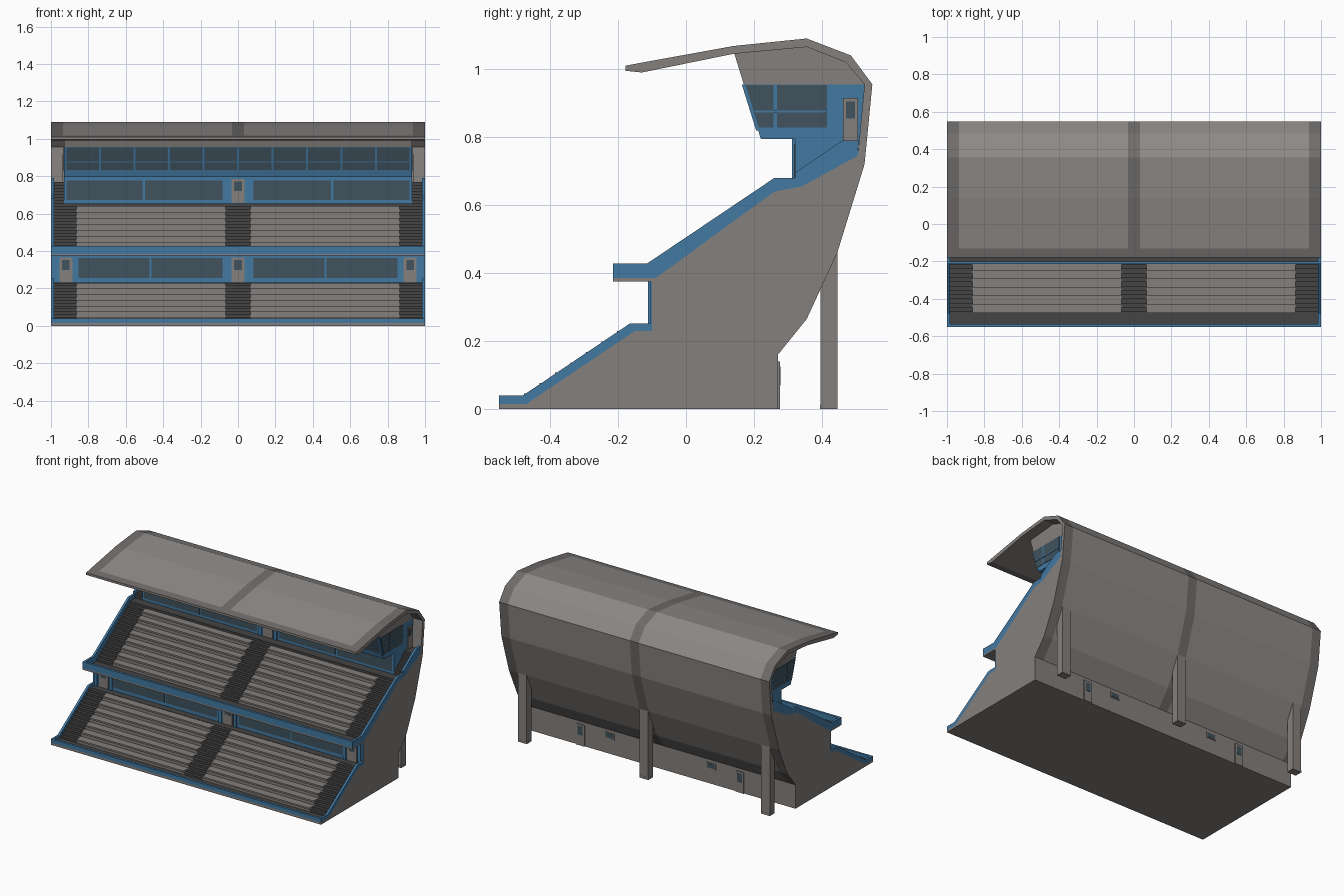
import bpy, bmesh

COLORS = {"grey": (0.23, 0.215, 0.205, 1), "light": (0.27, 0.255, 0.245, 1),
          "rib": (0.16, 0.15, 0.145, 1), "dark": (0.06, 0.058, 0.058, 1),
          "blue": (0.055, 0.19, 0.36, 1), "glass": (0.05, 0.085, 0.11, 1)}
MATS = {}
for key, col in COLORS.items():
    MATS[key] = bpy.data.materials.new(key + "_finish")
    MATS[key].diffuse_color = col


def prism(name, pts, xs, mats, pick=None):
    """Extrude a (y, z) profile through the x stations; pick() chooses a material per strip."""
    bm = bmesh.new()
    xs = sorted(xs)
    rings = [[bm.verts.new((x, y, z)) for y, z in pts] for x in xs]
    n = len(pts)
    bm.faces.new(rings[0])
    bm.faces.new(rings[-1][::-1])
    for j in range(len(xs) - 1):
        for i in range(n):
            k = (i + 1) % n
            f = bm.faces.new((rings[j][i], rings[j + 1][i], rings[j + 1][k], rings[j][k]))
            if pick:
                f.material_index = pick(j, i)
    bmesh.ops.recalc_face_normals(bm, faces=bm.faces)
    me = bpy.data.meshes.new(name)
    bm.to_mesh(me)
    bm.free()
    for m in mats.split():
        me.materials.append(MATS[m])
    ob = bpy.data.objects.new(name, me)
    bpy.context.collection.objects.link(ob)
    return ob


def box(name, x0, x1, y0, y1, z0, z1, mat):
    return prism(name, [(y0, z0), (y1, z0), (y1, z1), (y0, z1)], (x0, x1), mat)


def steps(y0, z0, y1, z1, n, lip=0.0):
    """Closed stepped profile rising from (y0, z0) to (y1, z1)."""
    dy, dz = (y1 - y0) / n, (z1 - z0) / n
    pts = [(y0, z0 - 0.01)]
    for i in range(n):
        y, z = y0 + i * dy, z0 + i * dz
        pts.append((y, z))
        if lip:
            pts += [(y, z + dz * 0.65), (y - lip, z + dz * 0.65), (y - lip, z + dz)]
        else:
            pts.append((y, z + dz))
        pts.append((y + dy, z + dz))
    pts.append((y1, z1 - 0.01))
    return pts


# Concrete body and curved roof shell in one C-shaped section
outer = [(0.27, 0.16), (0.355, 0.265), (0.445, 0.46), (0.525, 0.72), (0.548, 0.955),
         (0.485, 1.04), (0.355, 1.09), (0.14, 1.068), (-0.13, 1.019), (-0.178, 1.01)]
inner = [(-0.178, 0.995), (-0.13, 0.99), (0.14, 1.045), (0.355, 1.065), (0.47, 1.02),
         (0.525, 0.955), (0.505, 0.745), (0.34, 0.655), (0.26, 0.64), (-0.09, 0.385),
         (-0.215, 0.385), (-0.215, 0.375), (-0.1, 0.375), (-0.1, 0.23), (-0.15, 0.23),
         (-0.47, 0.015), (-0.55, 0.015), (-0.55, 0), (0.27, 0)]


def shell_mat(j, i):
    if i < len(outer) - 1:
        return 2 if (j % 2 == 0 or i == 8) else 1
    return 2 if i in (10, 24, 25) else 0


prism("stand_body", outer + inner, (-1, -0.935, -0.033, 0.033, 0.935, 1), "grey light rib", shell_mat)

# Seating tiers and stairs: (start, end, seat rows)
tiers = {"lower": (-0.47, 0.015, -0.15, 0.23, 7), "upper": (-0.09, 0.385, 0.26, 0.64, 8)}
for label, (y0, z0, y1, z1, n) in tiers.items():
    seat, stair = steps(y0, z0, y1, z1, n, 0.007), steps(y0, z0, y1, z1, 2 * n)
    prism(label + "_center_stair", stair, (-0.068, 0.068), "dark")
    for s in (-1, 1):
        prism(label + "_seat_rows", seat, (s * 0.068, s * 0.863), "grey")
        prism(label + "_side_stair", stair, (s * 0.863, s * 0.985), "dark")

# Dark walkways
box("lower_front_walkway", -0.985, 0.985, -0.535, -0.47, 0.012, 0.018, "dark")
box("upper_front_walkway", -0.985, 0.985, -0.2, -0.09, 0.382, 0.388, "dark")
box("lower_back_walkway", -0.985, 0.985, -0.15, -0.1, 0.226, 0.232, "dark")
box("upper_back_walkway", -0.985, 0.985, 0.26, 0.33, 0.635, 0.655, "dark")

# Blue parapets
box("lower_front_parapet", -1, 1, -0.55, -0.535, 0.015, 0.04, "blue")
box("upper_front_parapet", -1, 1, -0.215, -0.2, 0.385, 0.428, "blue")
low_side = [(-0.55, 0.015), (-0.55, 0.04), (-0.48, 0.04), (-0.165, 0.252), (-0.1, 0.252),
            (-0.1, 0.23), (-0.15, 0.23), (-0.47, 0.015)]
up_side = [(-0.215, 0.385), (-0.215, 0.428), (-0.115, 0.428), (0.26, 0.68), (0.32, 0.68),
           (0.32, 0.695), (0.46, 0.79), (0.508, 0.79), (0.505, 0.745), (0.34, 0.655),
           (0.26, 0.64), (-0.09, 0.385)]
booth_stair = steps(0.32, 0.655, 0.45, 0.77, 7)
booth_stair[-1:] = [(0.506, 0.77), (0.504, 0.744), (0.34, 0.645)]
for s in (-1, 1):
    prism("lower_side_parapet", low_side, (s * 0.985, s), "blue")
    prism("upper_side_parapet", up_side, (s * 0.985, s), "blue")
    prism("booth_stair", booth_stair, (s * 0.93, s * 0.985), "dark")


def door(name, x, y, z0, z1, out=-1, w=0.034):
    """Door leaf with a small window, facing along y."""
    h = z1 - z0
    box(name, x - w, x + w, y, y + out * 0.006, z0, z1, "grey")
    box(name + "_glass", x - w * 0.6, x + w * 0.6, y, y + out * 0.008, z0 + h * 0.5, z1 - h * 0.1, "glass")


# Lower back wall under the upper deck
box("lower_back_wall", -1, 1, -0.104, -0.095, 0.232, 0.375, "blue")
for x in (-0.92, 0, 0.92):
    door("lower_door", x, -0.104, 0.233, 0.365)
    for e in (-1, 1):
        box("door_post", x + e * 0.055 - 0.01, x + e * 0.055 + 0.01, -0.112, -0.1, 0.232, 0.375, "blue")
for s in (-1, 1):
    for a, b in ((0.082, 0.462), (0.472, 0.852)):
        box("lower_window", s * a, s * b, -0.106, -0.1, 0.255, 0.362, "glass")

# Commentary booth: blue walls with a grey top
prism("booth_walls", [(0.32, 0.645), (0.32, 0.795), (0.22, 0.795), (0.17, 0.955),
                      (0.526, 0.955), (0.508, 0.75), (0.345, 0.645)], (-0.93, 0.93), "blue")
prism("booth_top", [(0.17, 0.955), (0.142, 1.046), (0.355, 1.066), (0.471, 1.021),
                    (0.526, 0.955)], (-0.93, 0.93), "grey")
door("upper_door", 0, 0.32, 0.656, 0.785)
for s in (-1, 1):
    box("upper_door_post", s * 0.045, s * 0.068, 0.312, 0.325, 0.655, 0.795, "blue")
    for a, b in ((0.082, 0.498), (0.51, 0.918)):
        box("upper_window", s * a, s * b, 0.317, 0.325, 0.672, 0.778, "glass")


def slant(z0, z1, off):
    """Thin section lying on the sloping booth front."""
    f = lambda z: 0.22 - (z - 0.795) * 0.3125
    return [(f(z0) - off, z0), (f(z1) - off, z1), (f(z1) + 0.01, z1), (f(z0) + 0.01, z0)]


# Sloping booth front glazing with bars
prism("booth_front_glass", slant(0.832, 0.953, 0.002), (-0.92, 0.92), "glass")
prism("booth_front_bar", slant(0.872, 0.879, 0.005), (-0.92, 0.92), "blue")
for i in range(11):
    x = -0.923 + i * 0.1846
    prism("booth_mullion", slant(0.82, 0.955, 0.006), (x - 0.006, x + 0.006), "blue")

# Booth end walls: glazing and door
for s in (-1, 1):
    span = (s * 0.92, s * 0.933)
    prism("booth_end_window", [(0.175, 0.953), (0.214, 0.828), (0.258, 0.828), (0.258, 0.953)], span, "glass")
    prism("booth_end_window", [(0.268, 0.828), (0.415, 0.828), (0.415, 0.953), (0.268, 0.953)], span, "glass")
    box("booth_end_bar", s * 0.92, s * 0.936, 0.2, 0.415, 0.872, 0.878, "blue")
    box("booth_end_door", s * 0.92, s * 0.937, 0.462, 0.506, 0.77, 0.915, "grey")
    box("booth_end_door_glass", s * 0.92, s * 0.939, 0.471, 0.497, 0.855, 0.905, "glass")

# Rear support columns
for x in (-0.9, 0, 0.9):
    box("rear_column", x - 0.032, x + 0.032, 0.395, 0.445, 0.0, 0.462, "grey")
    box("column_base", x - 0.033, x + 0.033, 0.394, 0.446, 0.0, 0.014, "grey")

# Rear doors and vents
for s in (-1, 1):
    door("rear_door", s * 0.59, 0.27, 0.0, 0.14, 1, 0.03)
    box("rear_vent_frame", s * 0.34, s * 0.41, 0.265, 0.274, 0.1, 0.14, "grey")
    box("rear_vent_glass", s * 0.347, s * 0.403, 0.265, 0.276, 0.106, 0.134, "glass")
